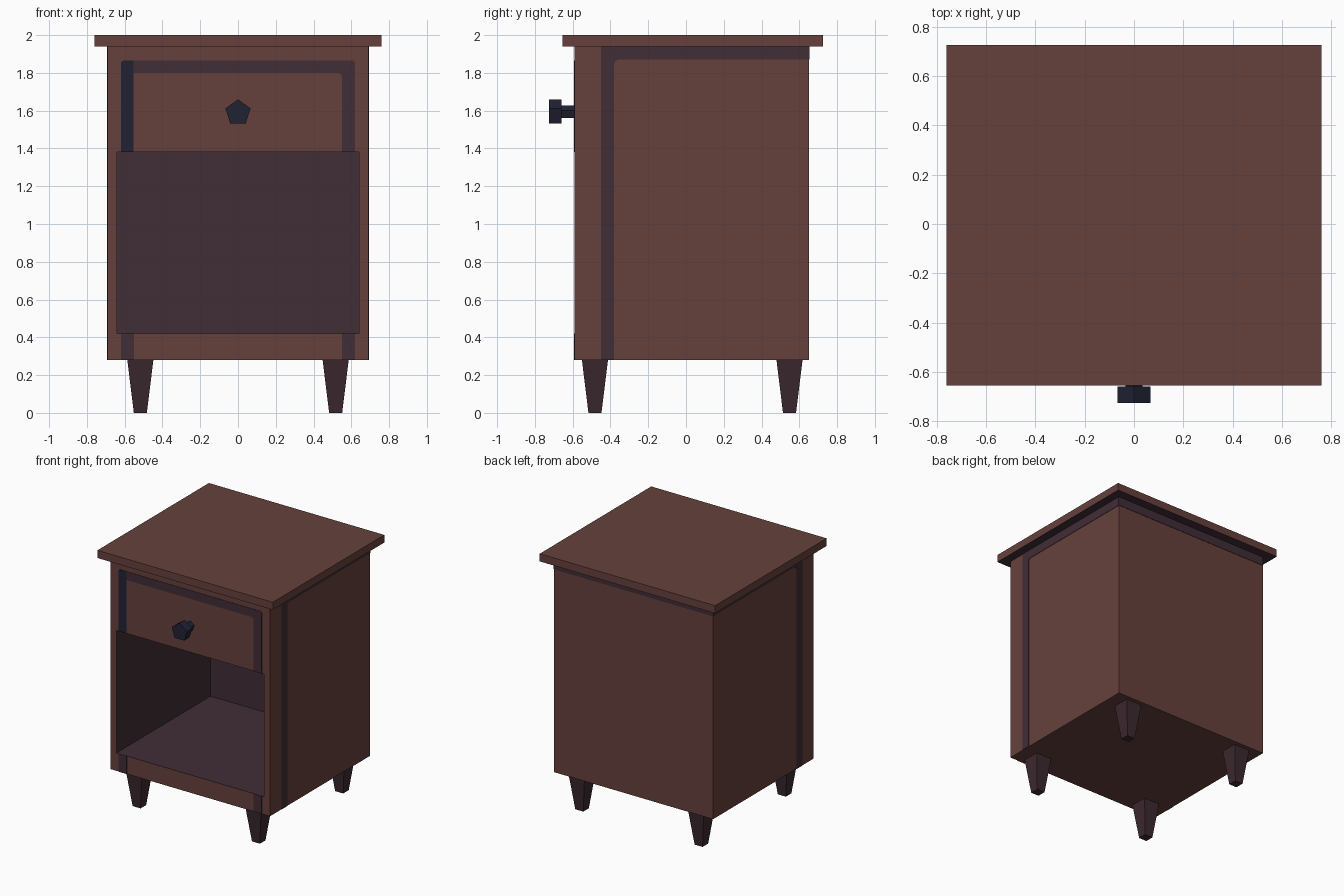
import bpy, bmesh, math
from mathutils import Matrix, Vector

if "Cube" in bpy.data.objects:
    bpy.data.objects.remove(bpy.data.objects["Cube"])


def material(name, rgb):
    m = bpy.data.materials.new(name)
    m.diffuse_color = (*rgb, 1)
    m.use_nodes = True
    m.node_tree.nodes["Principled BSDF"].inputs["Base Color"].default_value = m.diffuse_color
    return m


BROWN = material("brown wood", (0.131, 0.053, 0.044))
PURPLE = material("dark purple trim", (0.053, 0.026, 0.038))
LEG = material("leg wood", (0.046, 0.022, 0.030))
NAVY = material("navy metal", (0.0144, 0.0165, 0.034))


def finish(name, bm, *mats):
    bmesh.ops.recalc_face_normals(bm, faces=bm.faces)
    me = bpy.data.meshes.new(name)
    bm.to_mesh(me)
    bm.free()
    for m in mats:
        me.materials.append(m)
    ob = bpy.data.objects.new(name, me)
    bpy.context.collection.objects.link(ob)
    return ob


def box(lo, hi):
    lo, hi = Vector(lo), Vector(hi)
    bm = bmesh.new()
    mat = Matrix.Translation((lo + hi) / 2) @ Matrix.Diagonal((*(hi - lo), 1))
    bmesh.ops.create_cube(bm, size=1, matrix=mat)
    return bm


def plate(name, outline, place, out, mat):
    """Thin flush trim: 2D outline mapped into 3D by place, raised along out."""
    bm = bmesh.new()
    f = bm.faces.new([bm.verts.new(place(a, b)) for a, b in outline])
    ext = bmesh.ops.extrude_face_region(bm, geom=[f], use_keep_orig=True)
    top = [v for v in ext["geom"] if isinstance(v, bmesh.types.BMVert)]
    bmesh.ops.translate(bm, verts=top, vec=Vector(out) * 0.003)
    return finish(name, bm, mat)


def arc(cx, cy, r, a0, a1, n=3):
    return [(cx + r * math.cos(math.radians(a0 + (a1 - a0) * i / n)),
             cy + r * math.sin(math.radians(a0 + (a1 - a0) * i / n))) for i in range(n + 1)]


W, FRONT, BACK, BOTTOM, TOP = 0.69, -0.59, 0.65, 0.28, 1.94

# Cabinet: box with the open shelf inset and pushed into the front
bm = box((-W, FRONT, BOTTOM), (W, BACK, TOP))
bm.normal_update()
opening = min(bm.faces, key=lambda f: f.normal.y)
bmesh.ops.inset_individual(bm, faces=[opening], thickness=0.07)
for v in opening.verts:
    v.co.z = 1.38 if v.co.z > 1 else 0.42
pushed = bmesh.ops.extrude_discrete_faces(bm, faces=[opening])["faces"][0]
bmesh.ops.translate(bm, verts=pushed.verts, vec=(0, 0.575 - FRONT, 0))
for f in bm.faces:
    c = f.calc_center_median()
    inside = abs(c.x) < W - 0.02 and FRONT + 0.01 < c.y < BACK - 0.02 and 0.3 < c.z < 1.9
    f.material_index = 1 if inside else 0
finish("cabinet", bm, BROWN, PURPLE)

# Table top with dark underside
bm = box((-0.76, -0.655, TOP), (0.76, 0.725, 2.0))
bm.normal_update()
for f in bm.faces:
    f.material_index = 1 if f.normal.z < -0.5 else 0
finish("table_top", bm, BROWN, PURPLE)


# Drawer trim on the front
def on_front(a, b):
    return (a, FRONT, b)


plate("drawer_trim_left", [(-0.62, 1.38), (-0.553, 1.38), (-0.553, 1.865)]
      + arc(-0.605, 1.85, 0.015, 90, 180), on_front, (0, -1, 0), NAVY)
plate("drawer_trim", [(-0.553, 1.80)] + arc(0.525, 1.775, 0.025, 90, 0)
      + [(0.55, 1.38), (0.62, 1.38)] + arc(0.605, 1.85, 0.015, 0, 90)
      + [(-0.553, 1.865)], on_front, (0, -1, 0), PURPLE)

# Trim repeated on both sides
for side, s in (("left", -1), ("right", 1)):
    a, b = sorted((s * 0.55, s * 0.62))
    plate("plinth_trim_" + side, [(a, BOTTOM), (b, BOTTOM), (b, 0.42), (a, 0.42)],
          on_front, (0, -1, 0), PURPLE)
    plate("side_trim_" + side, [(-0.45, BOTTOM), (-0.38, BOTTOM)]
          + arc(-0.355, 1.845, 0.025, 180, 90)
          + [(BACK, 1.87), (BACK, TOP), (-0.45, TOP)],
          lambda u, v: (s * W, u, v), (s, 0, 0), PURPLE)

# Trim along the top of the back
plate("back_trim", [(-W, 1.87), (W, 1.87), (W, TOP), (-W, TOP)],
      lambda u, v: (u, BACK, v), (0, 1, 0), PURPLE)

# Tapered legs
for row, cy in (("front", -0.482), ("back", 0.548)):
    for side, cx in (("left", -0.517), ("right", 0.517)):
        r = 0.069
        bm = box((cx - r, cy - r, 0), (cx + r, cy + r, BOTTOM))
        for v in bm.verts:
            if v.co.z < 0.1:
                v.co.x = cx + (v.co.x - cx) * 0.5
                v.co.y = cy + (v.co.y - cy) * 0.5
        finish(f"{row}_{side}_leg", bm, LEG)

# Five-sided drawer knob and stem, one corner pointing up
for name, r, y0, y1 in (("knob", 0.07, -0.725, -0.66), ("knob_stem", 0.037, -0.66, FRONT)):
    bm = bmesh.new()
    pts = arc(0, 1.59, r, 90, 450, 5)[:5]
    rings = [[bm.verts.new((x, y, z)) for x, z in pts] for y in (y0, y1)]
    for ring in rings:
        bm.faces.new(ring)
    for i in range(5):
        j = (i + 1) % 5
        bm.faces.new((rings[0][i], rings[0][j], rings[1][j], rings[1][i]))
    finish(name, bm, NAVY)
